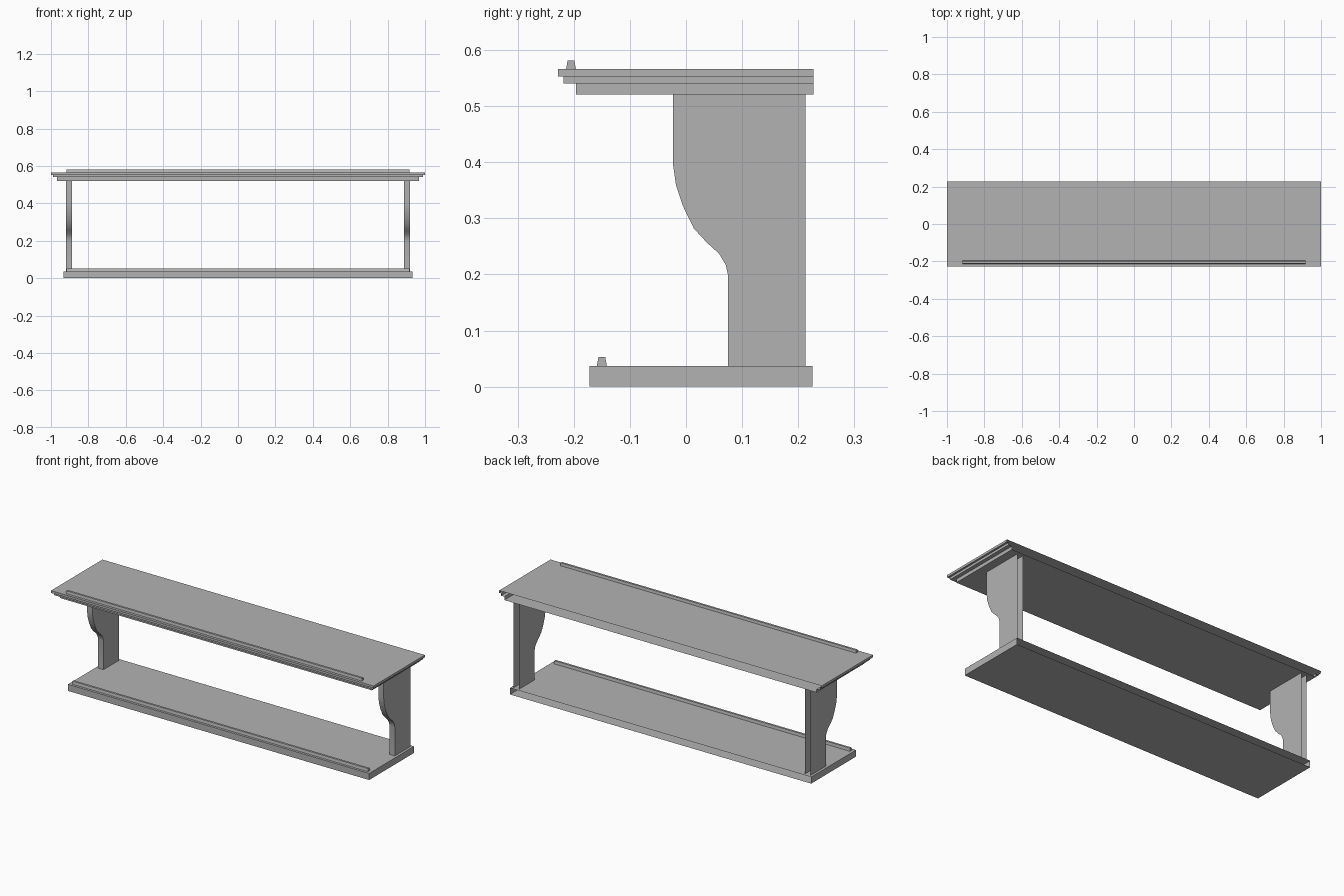
import bpy
import bmesh

cube = bpy.data.objects.get("Cube")
if cube:
    bpy.data.objects.remove(cube, do_unlink=True)

grey = bpy.data.materials.new("plain_grey")
grey.use_nodes = True
colour = (0.45, 0.45, 0.45, 1)
grey.diffuse_color = colour
grey.node_tree.nodes["Principled BSDF"].inputs["Base Color"].default_value = colour


def finish(name, bm):
    bmesh.ops.recalc_face_normals(bm, faces=bm.faces)
    mesh = bpy.data.meshes.new(name)
    bm.to_mesh(mesh)
    bm.free()
    mesh.materials.append(grey)
    obj = bpy.data.objects.new(name, mesh)
    bpy.context.collection.objects.link(obj)
    return obj


def stepped_board(name, back, layers):
    """Hollow board, open toward the wall; layers are (half width, front, bottom, top)."""
    bm = bmesh.new()
    rings = []
    for half, front, bottom, top in layers:
        for z in (bottom, top):
            corners = ((-half, back), (-half, front), (half, front), (half, back))
            rings.append([bm.verts.new((x, y, z)) for x, y in corners])
    for low, high in zip(rings, rings[1:]):
        for i in range(3):
            bm.faces.new((low[i], low[i + 1], high[i + 1], high[i]))
    bm.faces.new(rings[0])
    bm.faces.new(rings[-1])
    return finish(name, bm)


def prism(name, profile, x0, x1, open_edges=()):
    """Profile in y and z, extruded along x; listed edges are left open."""
    bm = bmesh.new()
    a, b = ([bm.verts.new((x, y, z)) for y, z in profile] for x in (x0, x1))
    bm.faces.new(a)
    bm.faces.new(b)
    n = len(profile)
    for i in range(n):
        if i not in open_edges:
            j = (i + 1) % n
            bm.faces.new((a[i], a[j], b[j], b[i]))
    return finish(name, bm)


def plate_rail(name, y, z):
    """Slim tapered lip running along a board."""
    profile = [(y - 0.009, z), (y - 0.006, z + 0.016), (y + 0.006, z + 0.016), (y + 0.009, z)]
    return prism(name, profile, -0.917, 0.917)


# Boards
stepped_board("bottom_shelf", 0.225, [(0.934, -0.172, 0, 0.037)])
stepped_board("top_shelf", 0.227, [
    (0.968, -0.196, 0.521, 0.540),
    (0.989, -0.218, 0.540, 0.553),
    (1.0, -0.228, 0.553, 0.566),
])

# Lips near the front edges
plate_rail("bottom_rail", -0.150, 0.037)
plate_rail("top_rail", -0.205, 0.565)

# Curved end supports, open at the back and where they meet the boards
support_profile = [
    (0.213, 0.521), (-0.023, 0.521), (-0.023, 0.395), (-0.018, 0.36),
    (-0.005, 0.321), (0.014, 0.282), (0.037, 0.257), (0.059, 0.237),
    (0.071, 0.217), (0.075, 0.198), (0.075, 0.037), (0.213, 0.037),
]
last = len(support_profile) - 1
for side, sign in (("left", 1), ("right", -1)):
    support = prism(side + "_support", support_profile, sign * 0.887, sign * 0.92,
                    (0, last - 1, last))
    bpy.ops.object.select_all(action="DESELECT")
    support.select_set(True)
    bpy.context.view_layer.objects.active = support
    bpy.ops.object.shade_smooth_by_angle()
